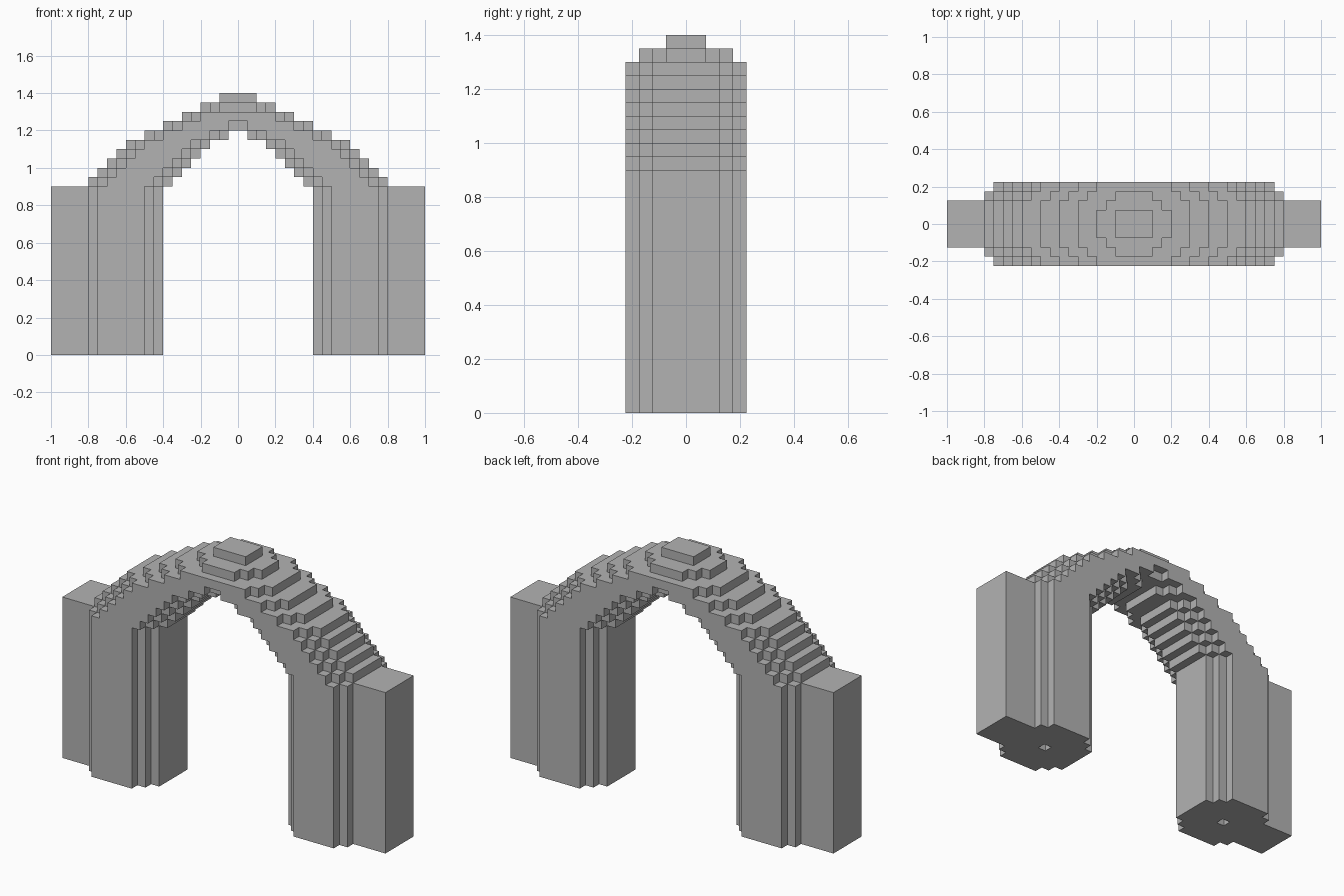
import bpy
import bmesh

STEP = 0.05          # block size
LEG_TOP = 0.9        # height where the arch springs

cube = bpy.data.objects.get("Cube")
if cube:
    bpy.data.objects.remove(cube)

stone = bpy.data.materials.new("stone_grey")
stone.use_nodes = True
grey = (0.45, 0.45, 0.45, 1)
stone.diffuse_color = grey
stone.node_tree.nodes["Principled BSDF"].inputs["Base Color"].default_value = grey


def disc(centre, layer):
    """Rounded nine-block-wide slab of cells (column, row, layer)."""
    return {(centre + i, j, layer) for i in range(-4, 5) for j in range(-4, 5)
            if abs(i) + abs(j) <= 6}


def mirror(cells):
    return {(-1 - i, j, k) for i, j, k in cells}


# Legs: tall rounded piers with a narrow shaft up the middle
leg = disc(12, 0) - {(12, 0, 0)}

# Buttresses: slim blocks on the outer side of each leg
buttress = {(i, j, 0) for i in range(16, 20) for j in range(-2, 3)} - leg

# Arch: discs stepping inward, faster as they approach the top
arch_half = set()
for layer, centre in enumerate((11, 10, 9, 8, 7, 5, 3, 1), start=1):
    arch_half |= disc(centre, layer)

# Crown: two shrinking slabs on top of the arch
crown_half = {(i, j, 9) for i in range(4) for j in range(-3, 4) if i + abs(j) <= 4}
crown_half |= {(i, j, 10) for i in range(2) for j in range(-1, 2)}

parts = {
    "left_leg": leg,
    "right_leg": mirror(leg),
    "left_buttress": buttress,
    "right_buttress": mirror(buttress),
    "arch": arch_half | mirror(arch_half),
    "crown": crown_half | mirror(crown_half),
}
solid = set().union(*parts.values())


def corner(i, j, k):
    z = LEG_TOP + (k - 1) * STEP if k else 0
    return (i * STEP, (j - 0.5) * STEP, z)


def build(name, cells):
    """Skin the cells, leaving out faces buried against other cells."""
    bm = bmesh.new()
    for cell in sorted(cells):
        for axis in range(3):
            u, v = (axis + 1) % 3, (axis + 2) % 3
            for side in (0, 1):
                neighbour = list(cell)
                neighbour[axis] += 1 if side else -1
                if tuple(neighbour) in solid:
                    continue
                verts = []
                for a, b in ((0, 0), (1, 0), (1, 1), (0, 1)):
                    p = list(cell)
                    p[axis] += side
                    p[u] += a
                    p[v] += b
                    verts.append(bm.verts.new(corner(*p)))
                bm.faces.new(verts if side else verts[::-1])
    bmesh.ops.remove_doubles(bm, verts=bm.verts, dist=0.001)
    mesh = bpy.data.meshes.new(name)
    bm.to_mesh(mesh)
    bm.free()
    mesh.materials.append(stone)
    bpy.context.collection.objects.link(bpy.data.objects.new(name, mesh))


for part_name, part_cells in parts.items():
    build(part_name, part_cells)
